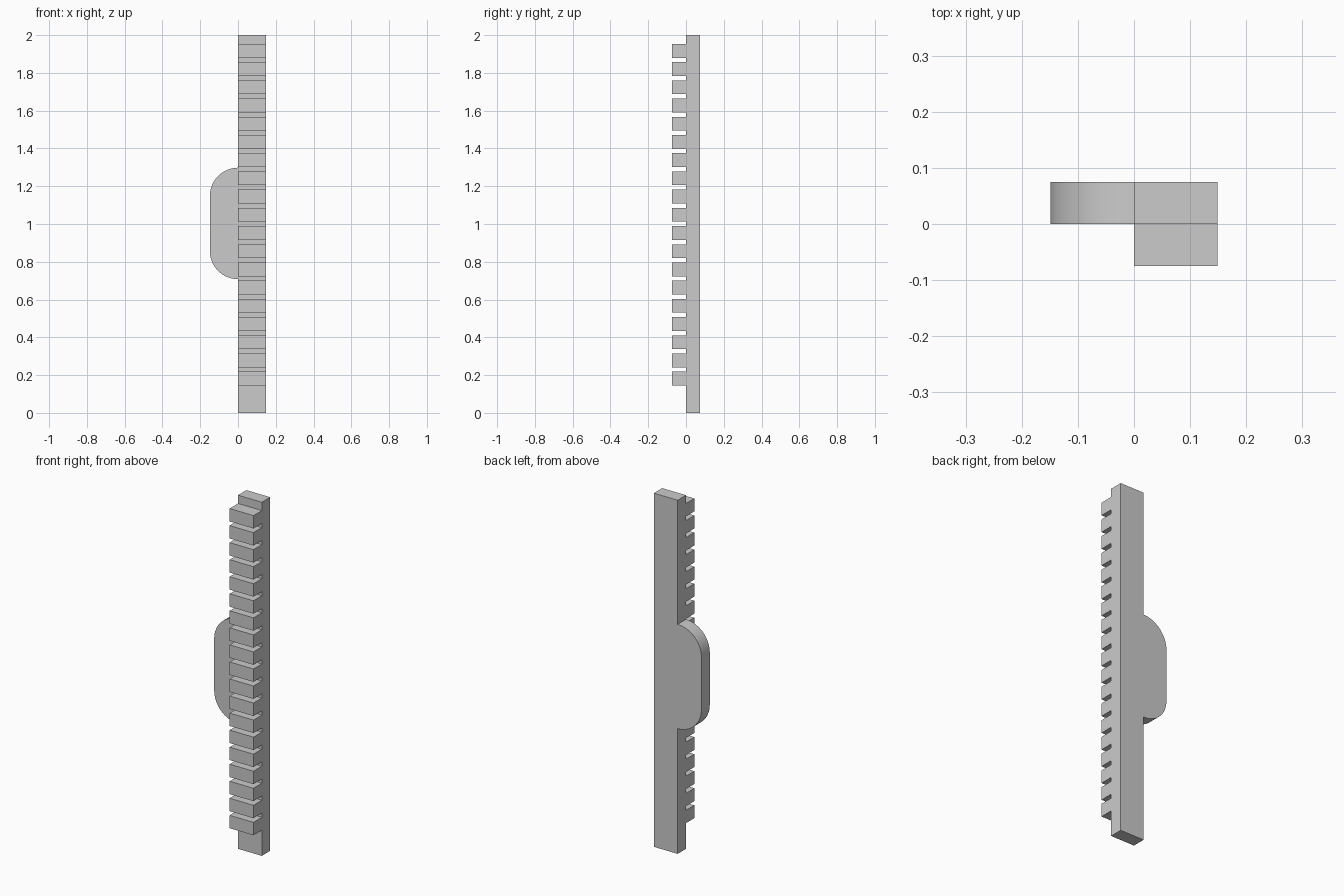
import bpy, bmesh, math

cube = bpy.data.objects.get("Cube")
if cube:
    bpy.data.objects.remove(cube, do_unlink=True)

HALF = 0.149     # outer reach in x
DEPTH = 0.0745   # thickness in y

grey = bpy.data.materials.new("plain_grey")
grey.use_nodes = True
colour = (0.6, 0.6, 0.6, 1)
grey.diffuse_color = colour
grey.node_tree.nodes["Principled BSDF"].inputs["Base Color"].default_value = colour


def prism(name, outline, y0, y1):
    """Extrude an x-z outline from y0 back to y1."""
    bm = bmesh.new()
    face = bm.faces.new([bm.verts.new((x, y0, z)) for x, z in outline])
    new = bmesh.ops.extrude_face_region(bm, geom=[face])["geom"]
    moved = [v for v in new if isinstance(v, bmesh.types.BMVert)]
    bmesh.ops.translate(bm, verts=moved, vec=(0, y1 - y0, 0))
    bmesh.ops.recalc_face_normals(bm, faces=bm.faces)
    mesh = bpy.data.meshes.new(name)
    bm.to_mesh(mesh)
    bm.free()
    mesh.materials.append(grey)
    obj = bpy.data.objects.new(name, mesh)
    bpy.context.collection.objects.link(obj)
    return obj


def box(name, z0, z1, y0, y1):
    return prism(name, [(0, z0), (HALF, z0), (HALF, z1), (0, z1)], y0, y1)


# Long backing bar
box("rack_bar", 0, 2, 0, DEPTH)

# Row of square teeth along the front
TEETH, LOW, HIGH, TOOTH = 19, 0.145, 1.953, 0.073
pitch = (HIGH - LOW - TOOTH) / (TEETH - 1)
for i in range(TEETH):
    z = LOW + i * pitch
    box(f"tooth_{i + 1}", z, z + TOOTH, -DEPTH, 0)

# Side grip with quarter-round corners
BOTTOM, TOP, STEPS = 0.708, 1.298, 16
arc = [(math.sin(a), math.cos(a)) for a in
       (math.pi / 2 * i / STEPS for i in range(STEPS + 1))]
upper = [(-HALF * s, TOP - HALF * (1 - c)) for s, c in arc]
lower = [(x, BOTTOM + TOP - z) for x, z in reversed(upper)]
grip = prism("side_grip", upper + lower, 0, DEPTH)
bpy.ops.object.select_all(action="DESELECT")
grip.select_set(True)
bpy.context.view_layer.objects.active = grip
bpy.ops.object.shade_smooth_by_angle(angle=math.radians(30))
